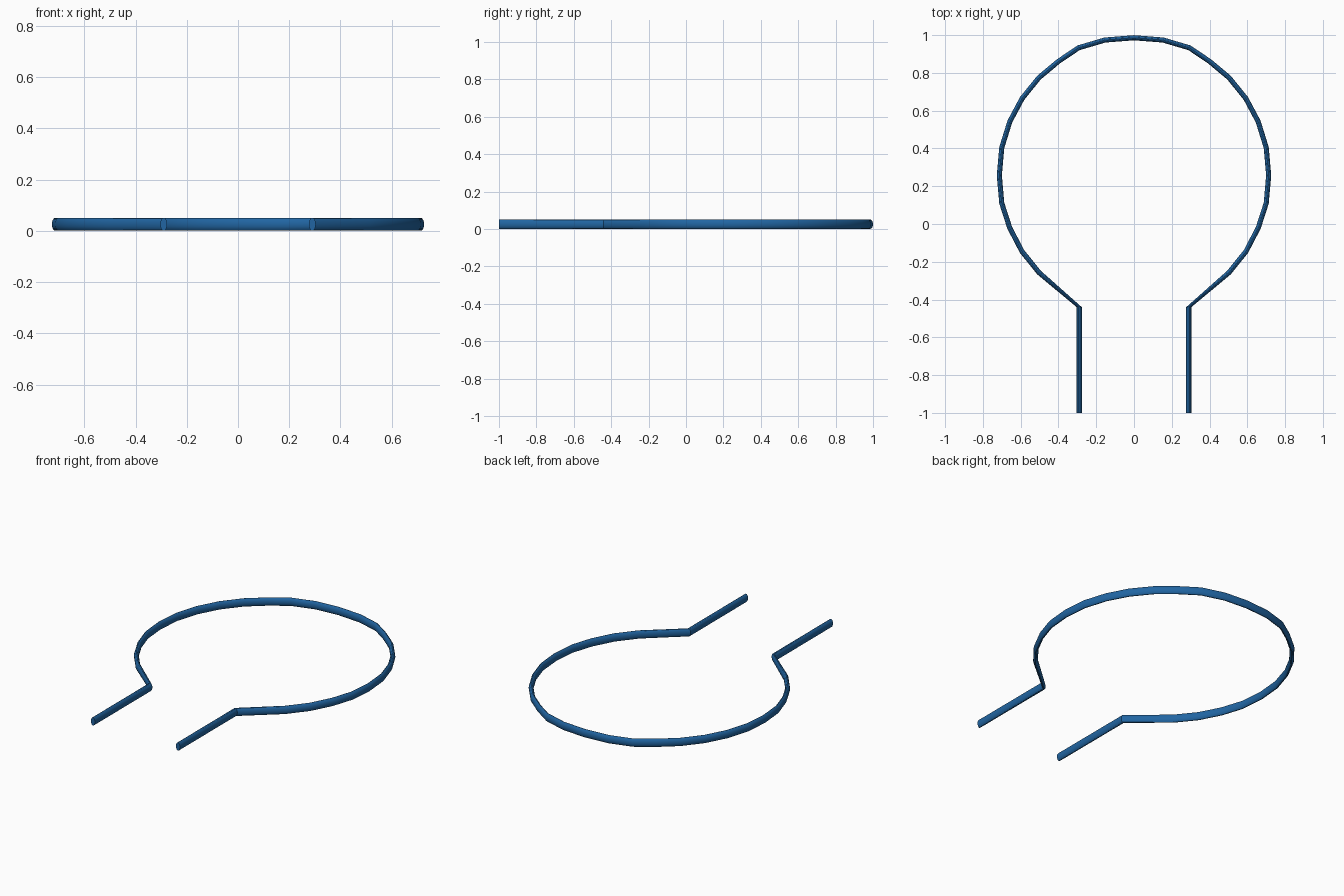
import bpy, bmesh, math
from mathutils import Vector

if "Cube" in bpy.data.objects:
    bpy.data.objects.remove(bpy.data.objects["Cube"])

HALF_W, HALF_H, SIDES = 0.0135, 0.025, 16

# right half of the centre line: straight leg, then loop up to the crown
half = [(0.29, -1.0), (0.29, -0.44), (0.503, -0.257), (0.593, -0.145),
        (0.658, -0.02), (0.70, 0.11), (0.713, 0.257), (0.70, 0.405),
        (0.657, 0.543), (0.592, 0.665), (0.503, 0.775), (0.40, 0.861),
        (0.293, 0.933), (0.154, 0.974), (0.0, 0.986)]
path = half + [(-x, y) for x, y in reversed(half[:-1])]
centre = Vector((0, 0.257))

# sweep an oval section; it lies across the legs and radially round the loop
bm = bmesh.new()
rings = []
for i, (x, y) in enumerate(path):
    p = Vector((x, y))
    if i < 2:
        out = Vector((1, 0))
    elif i >= len(path) - 2:
        out = Vector((-1, 0))
    else:
        out = (p - centre).normalized()
    ring = []
    for k in range(SIDES):
        a = 2 * math.pi * k / SIDES
        q = p + out * HALF_W * math.cos(a)
        ring.append(bm.verts.new((q.x, q.y, HALF_H + 0.001 + HALF_H * math.sin(a))))
    rings.append(ring)
for r, s in zip(rings, rings[1:]):
    for k in range(SIDES):
        n = (k + 1) % SIDES
        bm.faces.new((r[k], r[n], s[n], s[k]))

# flat wire ends
bm.faces.new(rings[0])
bm.faces.new(rings[-1])
bmesh.ops.recalc_face_normals(bm, faces=bm.faces)

mesh = bpy.data.meshes.new("wire_loop")
bm.to_mesh(mesh)
bm.free()
loop = bpy.data.objects.new("wire_loop", mesh)
bpy.context.collection.objects.link(loop)

# blue finish
mat = bpy.data.materials.new("blue")
mat.diffuse_color = (0.015, 0.13, 0.36, 1)
mat.use_nodes = True
mat.node_tree.nodes["Principled BSDF"].inputs["Base Color"].default_value = mat.diffuse_color
mesh.materials.append(mat)

bpy.context.view_layer.objects.active = loop
loop.select_set(True)
bpy.ops.object.shade_smooth_by_angle(angle=math.radians(30))
